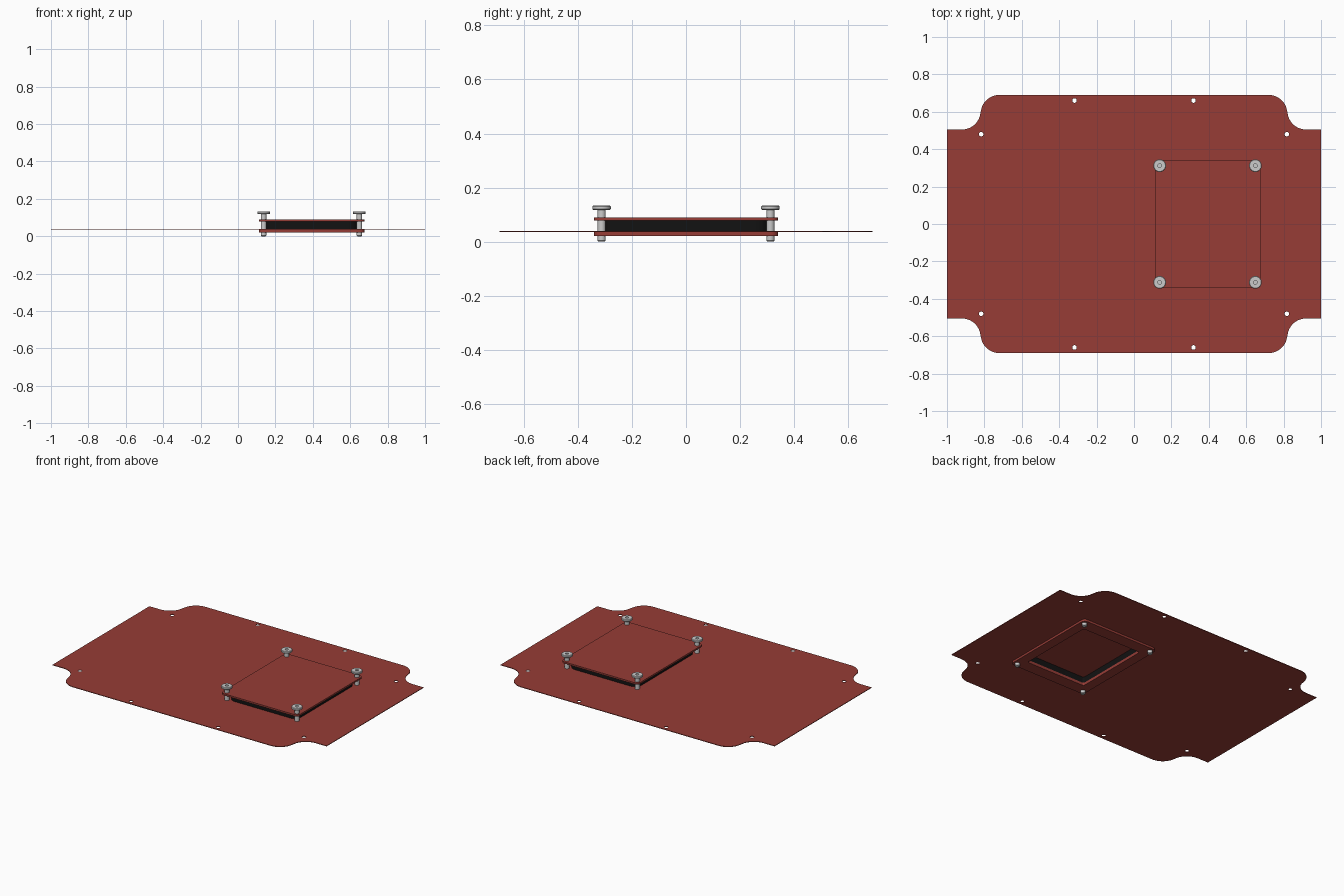
import bpy, bmesh
from math import sin, cos, radians, pi

if "Cube" in bpy.data.objects:
    bpy.data.objects.remove(bpy.data.objects["Cube"])


def material(name, color):
    m = bpy.data.materials.new(name)
    m.diffuse_color = color
    m.use_nodes = True
    m.node_tree.nodes["Principled BSDF"].inputs["Base Color"].default_value = m.diffuse_color
    return m


RED = material("red_panel", (0.31, 0.046, 0.037, 1))
BLACK = material("black_rubber", (0.006, 0.006, 0.006, 1))


def arc(cx, cy, r, a0, a1, n=8):
    return [(cx + r * cos(radians(a0 + (a1 - a0) * i / n)),
             cy + r * sin(radians(a0 + (a1 - a0) * i / n))) for i in range(n + 1)]


def circle(cx, cy, r, n=20):
    return arc(cx, cy, r, 0, 360, n)[:-1]


def rounded_rect(cx, cy, hx, hy, r):
    pts = []
    for sx, sy, a in ((1, 1, 0), (-1, 1, 90), (-1, -1, 180), (1, -1, 270)):
        pts += arc(cx + sx * (hx - r), cy + sy * (hy - r), r, a, a + 90)
    return pts


def slab(name, loops, z0, z1, mat):
    """Flat plate: first loop is the outline, the others are openings."""
    cu = bpy.data.curves.new(name, 'CURVE')
    cu.dimensions = '2D'
    cu.fill_mode = 'BOTH'
    cu.extrude = (z1 - z0) / 2
    for loop in loops:
        sp = cu.splines.new('POLY')
        sp.points.add(len(loop) - 1)
        for p, (x, y) in zip(sp.points, loop):
            p.co = (x, y, 0, 1)
        sp.use_cyclic_u = True
    cu.materials.append(mat)
    ob = bpy.data.objects.new(name, cu)
    ob.location.z = (z0 + z1) / 2
    bpy.context.collection.objects.link(ob)
    bpy.ops.object.select_all(action='DESELECT')
    ob.select_set(True)
    bpy.context.view_layer.objects.active = ob
    bpy.ops.object.convert(target='MESH')
    bpy.ops.object.shade_smooth_by_angle(angle=radians(30))


CX = 0.393
window = rounded_rect(CX, 0, 0.218, 0.26, 0.012)

# Large panel with S-curved corner cutouts, mounting holes and a window
corner = ([(1, 0.505)] + arc(0.92, 0.605, 0.1, 270, 198)
          + arc(0.72, 0.59, 0.1, 18, 90))
outline = (corner + [(-x, y) for x, y in reversed(corner)]
           + [(-x, -y) for x, y in corner] + [(x, -y) for x, y in reversed(corner)])
holes = [circle(sx * x, sy * y, 0.012) for x, y in ((0.318, 0.66), (0.817, 0.48))
         for sx in (-1, 1) for sy in (-1, 1)]
slab("base_panel", [outline, window] + holes, 0.035, 0.039, RED)

# Clamping frame below, gasket ring and cover plate above
plate = rounded_rect(CX, 0, 0.282, 0.341, 0.026)
slab("lower_frame", [plate, window], 0.021, 0.035, RED)
slab("gasket", [rounded_rect(CX, 0, 0.25, 0.308, 0.05), window], 0.039, 0.078, BLACK)
slab("cover_plate", [plate], 0.078, 0.089, RED)


# Thumb screws: turned profile with a socket in the head
def screw(name, x, y, n=28):
    profile = [(0, 0), (0.011, 0), (0.015, 0.004), (0.015, 0.118), (0.031, 0.118),
               (0.034, 0.121), (0.034, 0.130), (0.031, 0.133), (0.010, 0.133),
               (0.010, 0.122), (0, 0.122)]
    bm = bmesh.new()
    verts = [bm.verts.new((r, 0, z)) for r, z in profile]
    edges = [bm.edges.new(e) for e in zip(verts, verts[1:])]
    bmesh.ops.spin(bm, geom=verts + edges, cent=(0, 0, 0), axis=(0, 0, 1),
                   angle=2 * pi, steps=n)
    bmesh.ops.remove_doubles(bm, verts=bm.verts, dist=1e-5)
    bmesh.ops.recalc_face_normals(bm, faces=bm.faces)
    me = bpy.data.meshes.new(name)
    bm.to_mesh(me)
    bm.free()
    ob = bpy.data.objects.new(name, me)
    ob.location = (x, y, 0)
    bpy.context.collection.objects.link(ob)
    bpy.ops.object.select_all(action='DESELECT')
    ob.select_set(True)
    bpy.context.view_layer.objects.active = ob
    bpy.ops.object.shade_smooth_by_angle(angle=radians(30))


for sx, side in ((-1, "left"), (1, "right")):
    for sy, end in ((-1, "front"), (1, "back")):
        screw(f"screw_{end}_{side}", CX + sx * 0.256, sy * 0.312)
